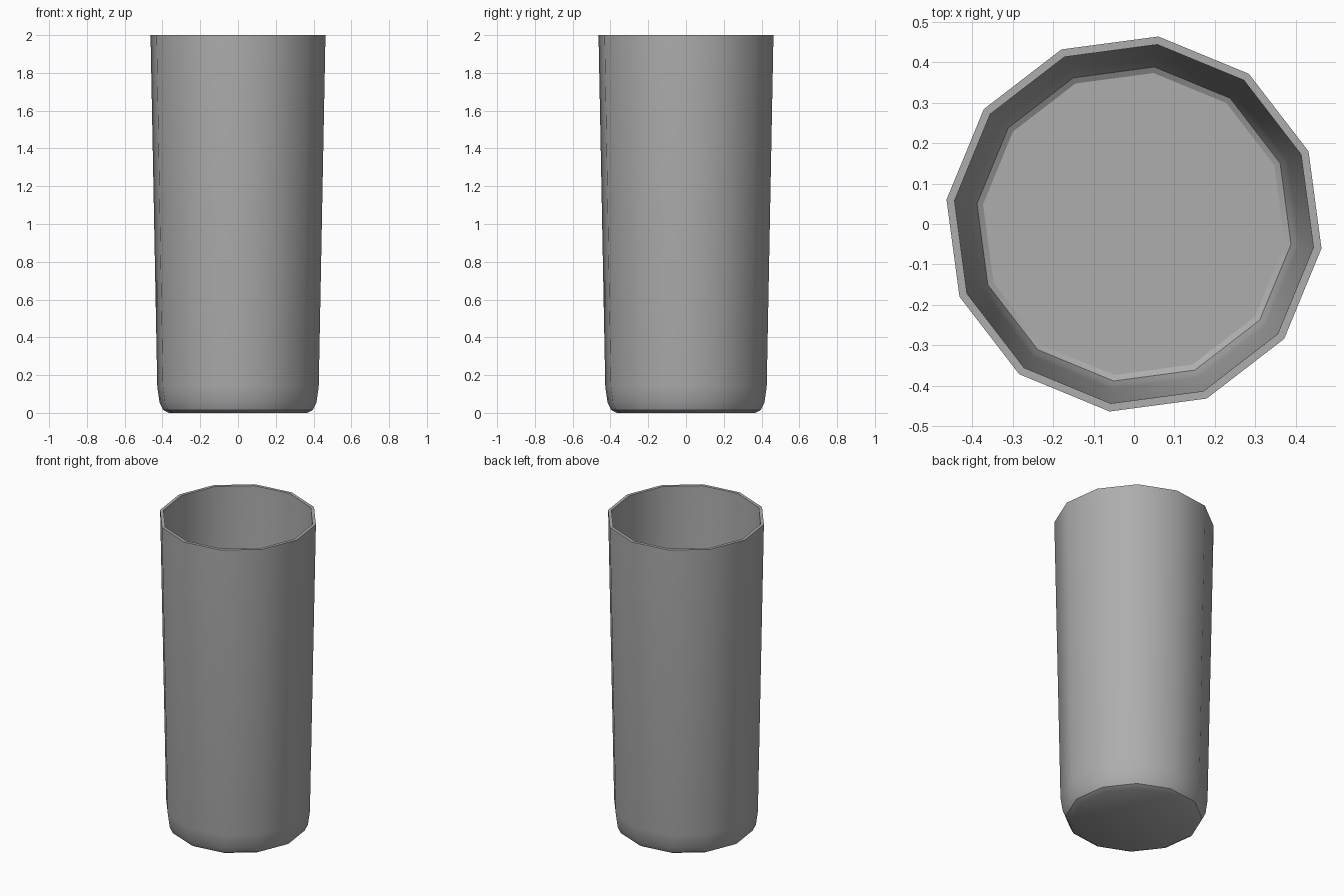
import bpy, bmesh, math

if "Cube" in bpy.data.objects:
    bpy.data.objects.remove(bpy.data.objects["Cube"])

SIDES = 12
PHASE = math.radians(-7.4)

# (radius, height): outer base, rounded foot, rim, then down the inside to the floor
profile = [(0.371, 0.0), (0.400, 0.016), (0.419, 0.055), (0.431, 0.14), (0.467, 2.0),
           (0.447, 2.0), (0.411, 0.145), (0.403, 0.07), (0.391, 0.030), (0.376, 0.021)]

bm = bmesh.new()
rings = []
for r, z in profile:
    ring = []
    for i in range(SIDES):
        a = PHASE + 2 * math.pi * i / SIDES
        ring.append(bm.verts.new((r * math.cos(a), r * math.sin(a), z)))
    rings.append(ring)

# walls
for lower, upper in zip(rings, rings[1:]):
    for i in range(SIDES):
        j = (i + 1) % SIDES
        bm.faces.new((lower[i], lower[j], upper[j], upper[i]))

# underside and inner floor
bm.faces.new(rings[0][::-1])
bm.faces.new(rings[-1])

mesh = bpy.data.meshes.new("tumbler")
bm.to_mesh(mesh)
bm.free()
cup = bpy.data.objects.new("tumbler", mesh)
bpy.context.collection.objects.link(cup)

# darker grey body
mat = bpy.data.materials.new("dark_grey")
mat.diffuse_color = (0.42, 0.42, 0.42, 1)
mat.use_nodes = True
mat.node_tree.nodes["Principled BSDF"].inputs["Base Color"].default_value = mat.diffuse_color
mesh.materials.append(mat)

# smooth sides, crisp rim and base
bpy.context.view_layer.objects.active = cup
cup.select_set(True)
bpy.ops.object.shade_smooth_by_angle(angle=math.radians(31))

# crisp edge where the walls meet the foot chamfer, inside and out
sharp = mesh.attributes.get("sharp_edge") or mesh.attributes.new("sharp_edge", 'BOOLEAN', 'EDGE')
for e in mesh.edges:
    ids = {v // SIDES for v in e.vertices}
    if ids == {1} or ids == {len(profile) - 2}:
        sharp.data[e.index].value = True
